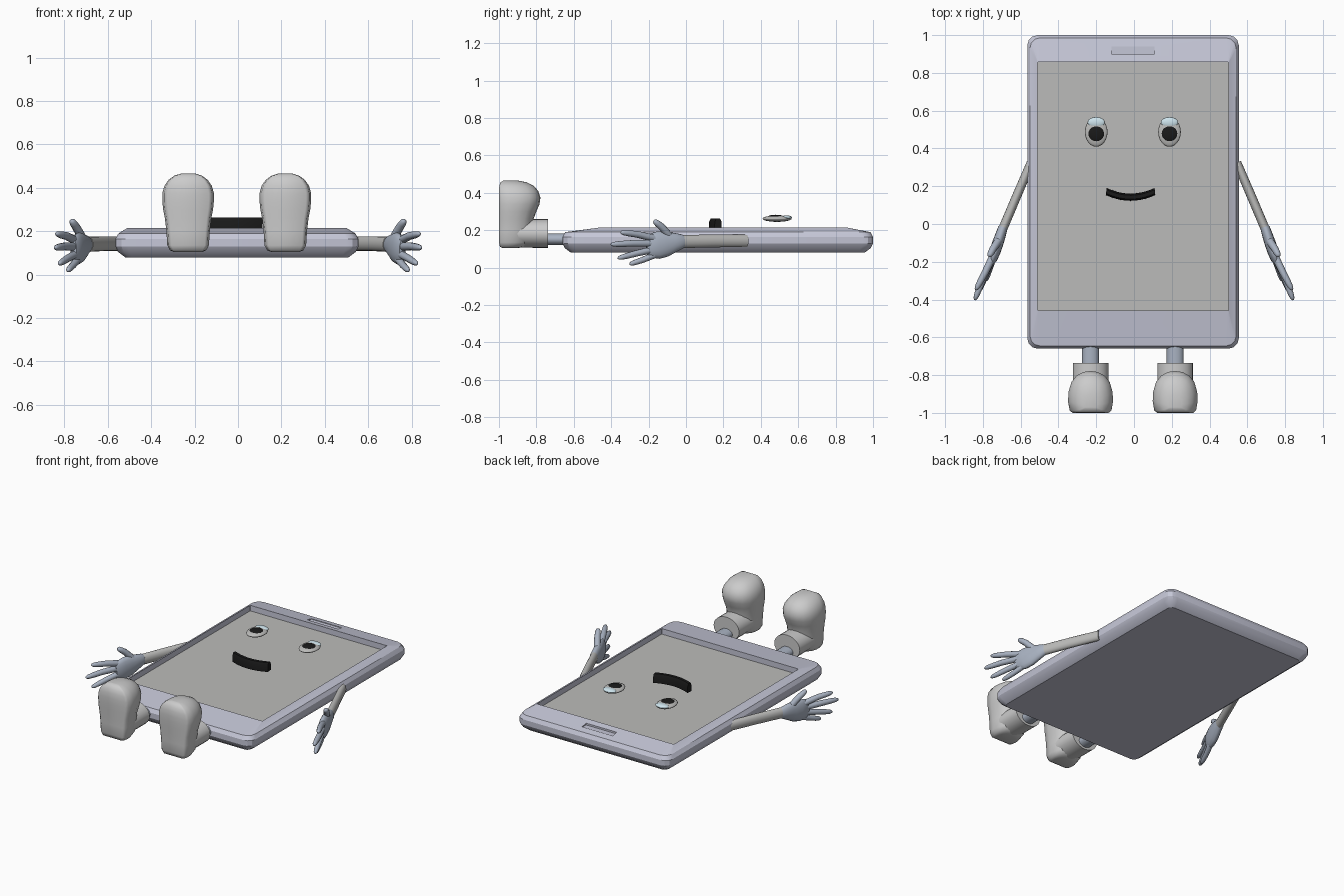
import bpy, bmesh, math
from mathutils import Vector

if "Cube" in bpy.data.objects:
    bpy.data.objects.remove(bpy.data.objects["Cube"])

CX = -0.005  # slight sideways offset of the body


def mat(name, c):
    m = bpy.data.materials.new(name)
    m.diffuse_color = (*c, 1)
    m.use_nodes = True
    m.node_tree.nodes["Principled BSDF"].inputs["Base Color"].default_value = m.diffuse_color
    return m


SHELL = mat("shell", (0.56, 0.57, 0.68))
GREY = mat("screen_grey", (0.5, 0.5, 0.49))
SKIN = mat("blue_grey", (0.40, 0.45, 0.54))
BLACK = mat("black", (0.01, 0.01, 0.01))
SHINE = mat("shine", (0.62, 0.78, 0.85))


def finish(ob, material, angle):
    if material:
        ob.data.materials.append(material)
    bpy.ops.object.select_all(action='DESELECT')
    ob.select_set(True)
    bpy.context.view_layer.objects.active = ob
    bpy.ops.object.shade_smooth_by_angle(angle=math.radians(angle))
    return ob


def loft(name, rings, material=None, caps=(True, True), angle=35):
    """Skin a list of equally long closed rings."""
    bm = bmesh.new()
    vs = [[bm.verts.new(p) for p in r] for r in rings]
    n = len(rings[0])
    for a, b in zip(vs, vs[1:]):
        for i in range(n):
            j = (i + 1) % n
            bm.faces.new((a[i], a[j], b[j], b[i]))
    if caps[0]:
        bm.faces.new(vs[0][::-1])
    if caps[1]:
        bm.faces.new(vs[-1])
    bmesh.ops.recalc_face_normals(bm, faces=bm.faces)
    me = bpy.data.meshes.new(name)
    bm.to_mesh(me)
    bm.free()
    ob = bpy.data.objects.new(name, me)
    bpy.context.collection.objects.link(ob)
    return finish(ob, material, angle)


def tube(name, stations, material=None, n=16, caps=(True, True), angle=45):
    """Elliptical tube; each station is (point, side radius, upward radius)."""
    pts = [Vector(s[0]) for s in stations]
    rings = []
    for i, (_, ra, rb) in enumerate(stations):
        d = (pts[min(i + 1, len(pts) - 1)] - pts[max(i - 1, 0)]).normalized()
        side = d.cross(Vector((0, 0, 1))).normalized()
        up = side.cross(d)
        rings.append([pts[i] + side * ra * math.cos(2 * math.pi * k / n)
                      + up * rb * math.sin(2 * math.pi * k / n) for k in range(n)])
    return loft(name, rings, material, caps, angle)


def round_rect(x0, x1, y0, y1, r, z, seg=3):
    out = []
    for q, (cx, cy) in enumerate([(x1 - r, y1 - r), (x0 + r, y1 - r),
                                  (x0 + r, y0 + r), (x1 - r, y0 + r)]):
        for k in range(seg + 1):
            a = math.pi / 2 * (q + k / seg)
            out.append((cx + r * math.cos(a), cy + r * math.sin(a), z))
    return out


def ellipsoid(name, loc, size, material):
    bpy.ops.mesh.primitive_uv_sphere_add(segments=24, ring_count=12, radius=1, location=loc)
    ob = bpy.context.object
    ob.name = name
    ob.scale = size
    bpy.ops.object.transform_apply(location=False, rotation=False, scale=True)
    return finish(ob, material, 60)


# Slab body: bevelled rim, bezel sloping up to the recessed screen
def slab(inset, z, r=0.055):
    return round_rect(CX - 0.56 + inset, CX + 0.56 - inset, -0.66 + inset, 1 - inset, r, z)


SCREEN = (CX - 0.505, CX + 0.505, -0.458, 0.857)
body = loft("body", [slab(0.045, 0.08, 0.03), slab(0.012, 0.105), slab(0, 0.13), slab(0, 0.165),
                     slab(0.014, 0.19), round_rect(*SCREEN, 0.003, 0.215),
                     round_rect(*SCREEN, 0.003, 0.175)], SHELL, angle=25)

# Speaker slot cut into the upper bezel
bpy.ops.mesh.primitive_cube_add(size=1, location=(CX, 0.92, 0.21))
cutter = bpy.context.object
cutter.scale = (0.226, 0.042, 0.03)
mod = body.modifiers.new("slot", 'BOOLEAN')
mod.operation = 'DIFFERENCE'
mod.object = cutter
bpy.context.view_layer.objects.active = body
bpy.ops.object.modifier_apply(modifier=mod.name)
bpy.data.objects.remove(cutter)

# Screen panel
loft("screen", [round_rect(*SCREEN, 0.003, z) for z in (0.165, 0.178)], GREY)

# Mouth: curved bar, wider at its foot
mouth = []
for i in range(11):
    t = i / 5 - 1
    x, y = -0.018 + 0.129 * t, 0.142 + 0.03 * t * t
    mouth.append([(x - 0.1 * t * dy, y + dy, z) for dy, z in
                  [(-0.019, 0.205), (-0.018, 0.245), (-0.01, 0.263),
                   (0.01, 0.263), (0.018, 0.245), (0.019, 0.205)]])
loft("mouth", mouth, BLACK)

for s, tag in ((-1, "left"), (1, "right")):
    # Eyes
    ex = -0.006 + 0.194 * s
    ellipsoid("eye_" + tag, (ex, 0.487, 0.262), (0.06, 0.078, 0.017), GREY)
    ellipsoid("pupil_" + tag, (ex, 0.48, 0.270), (0.044, 0.046, 0.013), BLACK)
    ellipsoid("eye_shine_" + tag, (ex, 0.538, 0.268), (0.046, 0.028, 0.012), SHINE)

    # Legs
    fx = -0.006 + 0.224 * s
    tube("leg_" + tag, [((fx, -0.63, 0.152), 0.045, 0.032),
                        ((fx, -0.86, 0.152), 0.045, 0.032)], SKIN)

    # Boots: flat soled section stacked upward, with an open ankle cuff
    half = [(0.80, 0.0), (0.93, 0.06), (1.0, 0.28), (0.98, 0.5), (0.85, 0.74),
            (0.62, 0.89), (0.32, 0.975)]
    sect = half + [(0, 1)] + [(-a, b) for a, b in half[::-1]]
    levels = [(0.105, 0.065, 0.10, 0.02), (0.112, 0.083, 0.14, 0.005), (0.135, 0.096, 0.17, 0),
              (0.2, 0.10, 0.18, 0), (0.26, 0.107, 0.185, 0), (0.30, 0.115, 0.2, 0),
              (0.34, 0.119, 0.217, 0), (0.375, 0.119, 0.222, 0), (0.41, 0.109, 0.21, 0),
              (0.437, 0.09, 0.187, 0.002), (0.456, 0.064, 0.15, 0.008), (0.466, 0.033, 0.10, 0.025)]
    loft("boot_" + tag, [[(fx + a * hw, -1 + y0 + b * (d - y0), z) for a, b in sect]
                         for z, hw, d, y0 in levels], angle=60)
    tube("boot_cuff_" + tag, [((fx, -0.90, 0.183), 0.094, 0.076), ((fx, -0.737, 0.183), 0.094, 0.077),
                              ((fx, -0.737, 0.183), 0.088, 0.071), ((fx, -0.84, 0.183), 0.088, 0.071)],
         n=24)

    # Arms
    tube("arm_" + tag, [((s * 0.545, 0.325, 0.143), 0.023, 0.033), ((s * 0.62, 0.15, 0.143), 0.024, 0.034),
                        ((s * 0.69, -0.015, 0.14), 0.024, 0.035)], GREY)

    # Palms
    tube("palm_" + tag, [((s * 0.685, 0.0, 0.14), 0.017, 0.028), ((s * 0.694, -0.02, 0.14), 0.025, 0.038),
                         ((s * 0.707, -0.06, 0.135), 0.028, 0.052), ((s * 0.722, -0.105, 0.127), 0.030, 0.068),
                         ((s * 0.737, -0.15, 0.12), 0.029, 0.073), ((s * 0.750, -0.19, 0.117), 0.024, 0.064),
                         ((s * 0.757, -0.21, 0.115), 0.014, 0.048)], SKIN, angle=60)

    # Digits: tapered, slightly bent, fanned out from the palm
    digits = [("thumb", (0.715, -0.085, 0.165), (0.745, -0.13, 0.218), (0.768, -0.172, 0.252), 0.02),
              ("finger_1", (0.742, -0.16, 0.155), (0.79, -0.26, 0.178), (0.838, -0.35, 0.189), 0.019),
              ("finger_2", (0.746, -0.17, 0.130), (0.80, -0.29, 0.130), (0.843, -0.403, 0.124), 0.019),
              ("finger_3", (0.742, -0.17, 0.098), (0.785, -0.27, 0.075), (0.825, -0.365, 0.050), 0.018),
              ("finger_4", (0.735, -0.15, 0.075), (0.762, -0.23, 0.042), (0.785, -0.302, 0.018), 0.017)]
    for name, a, b, c, r in digits:
        A, B, C = (Vector((p[0] * s, p[1], p[2])) for p in (a, b, c))
        st = [(A, r, r), (A.lerp(B, 0.6), r, r), (B, r * 0.95, r * 0.95)]
        st += [(B.lerp(C, t), r * k, r * k) for t, k in
               [(0.5, 0.88), (0.82, 0.72), (0.94, 0.48), (1.0, 0.15)]]
        tube(name + "_" + tag, st, SKIN, n=10, angle=60)
